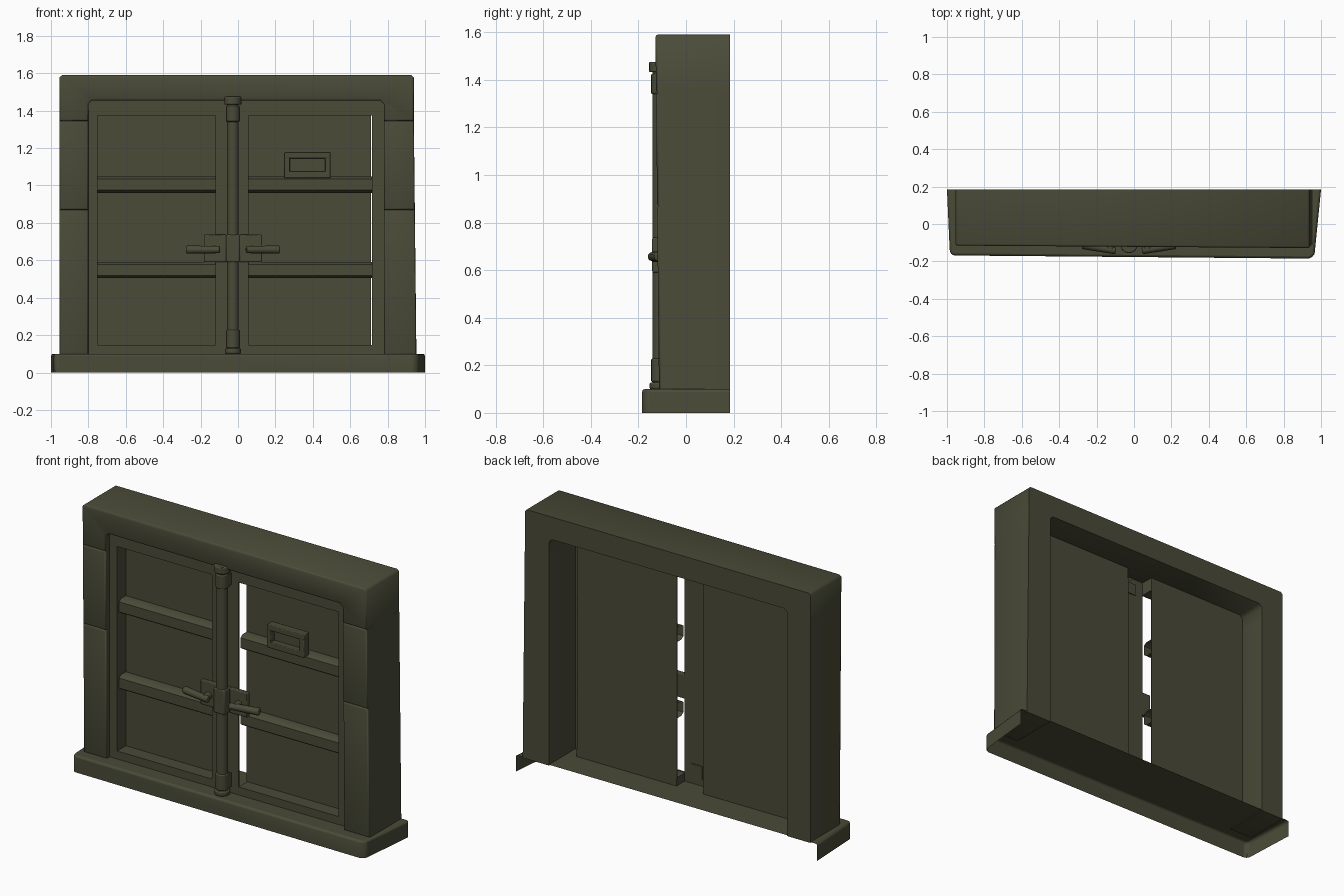
import bpy, bmesh, math
from mathutils import Vector

if "Cube" in bpy.data.objects:
    bpy.data.objects.remove(bpy.data.objects["Cube"])

olive = bpy.data.materials.new("dark olive")
olive.diffuse_color = (0.068, 0.070, 0.039, 1)
olive.use_nodes = True
olive.node_tree.nodes["Principled BSDF"].inputs["Base Color"].default_value = olive.diffuse_color


def finish(name, bm, bevel=0.0, segs=2, angle=40):
    bmesh.ops.recalc_face_normals(bm, faces=bm.faces)
    me = bpy.data.meshes.new(name)
    bm.to_mesh(me)
    bm.free()
    ob = bpy.data.objects.new(name, me)
    bpy.context.collection.objects.link(ob)
    me.materials.append(olive)
    if bevel:
        m = ob.modifiers.new("bevel", 'BEVEL')
        m.width, m.segments, m.limit_method = bevel, segs, 'ANGLE'
    bpy.ops.object.select_all(action='DESELECT')
    ob.select_set(True)
    bpy.context.view_layer.objects.active = ob
    bpy.ops.object.shade_smooth_by_angle(angle=math.radians(angle))
    return ob


def prism(pts, y0, y1):
    """Extrude an x-z outline along y."""
    bm = bmesh.new()
    f = bm.faces.new([bm.verts.new((x, y0, z)) for x, z in pts])
    r = bmesh.ops.extrude_face_region(bm, geom=[f])
    for v in r["geom"]:
        if isinstance(v, bmesh.types.BMVert):
            v.co.y = y1
    bm.faces.ensure_lookup_table()
    if not any(all(abs(v.co.y - y0) < 1e-6 for v in g.verts) for g in bm.faces):
        bm.faces.new([v for v in bm.verts if abs(v.co.y - y0) < 1e-6])
    return bm


def rect(x0, x1, z0, z1):
    return [(x0, z0), (x1, z0), (x1, z1), (x0, z1)]


def box(name, x0, x1, y0, y1, z0, z1, bevel=0.0):
    return finish(name, prism(rect(x0, x1, z0, z1), y0, y1), bevel)


def rod(name, a, b, r, r2=None, n=14, bevel=0.0):
    a, b = Vector(a), Vector(b)
    bm = bmesh.new()
    bmesh.ops.create_cone(bm, cap_ends=True, segments=n, radius1=r,
                          radius2=r2 or r, depth=(b - a).length)
    q = (b - a).to_track_quat('Z', 'Y')
    for v in bm.verts:
        v.co = q @ v.co + (a + b) / 2
    return finish(name, bm, bevel)


def masonry(name, pts):
    """Frame block whose front leans slightly forward towards the top."""
    bm = prism(pts, -0.1, 0.185)
    for v in bm.verts:
        if v.co.y < 0:
            v.co.y = -0.107 - 0.015 * (v.co.z - 0.1) / 1.49 - 0.007 * v.co.x
    # Round only the front rim; the back rim stays crisp
    edges = [e for e in bm.edges if all(v.co.y < 0 for v in e.verts)]
    bmesh.ops.bevel(bm, geom=edges, offset=.01, segments=2, affect='EDGES', profile=.5)
    return finish(name, bm, angle=60)


# Surround: lintel with corner blocks, two stacked jamb blocks each side
masonry("lintel", [(-.955, 1.345), (-.8, 1.345), (-.8, 1.435), (-.78, 1.455), (.76, 1.455),
                   (.78, 1.435), (.78, 1.345), (.94, 1.345), (.94, 1.578), (.928, 1.59),
                   (-.94, 1.59), (-.955, 1.578)])
for z0, z1 in ((0.095, 0.87), (0.87, 1.345)):
    masonry("left_jamb", rect(-.955, -.8, z0, z1))
    masonry("right_jamb", [(.78, z0), (.955 - z0 * .011, z0), (.955 - z1 * .011, z1), (.78, z1)])

# Base step: a shell open at the back and underneath
bm = bmesh.new()
outline = [(-1, .185), (-.985, -.15), (-.97, -.168), (.94, -.185), (.965, -.165), (1, .185)]
top = [bm.verts.new((x, y, .1)) for x, y in outline]
low = [bm.verts.new((x, y, 0)) for x, y in outline]
bm.faces.new(top)
for i in range(5):
    bm.faces.new((top[i], low[i], low[i + 1], top[i + 1]))
finish("base_step", bm, 0.012)

# Door leaves: stiles, rails and recessed panels
F, P = -0.074, 0.012
box("left_stile", -.8, -.75, F, P, .1, 1.455)
box("right_stile", .717, .78, F, F + .008, .1, 1.455)
box("centre_stile", -.12, .055, F, F + .008, .1, 1.455)
for x0, x1, side in ((-.76, -.12, "left"), (.055, .717, "right")):
    box(side + "_top_rail", x0, x1, F, P, 1.374, 1.455)
    box(side + "_bottom_rail", x0, x1, F, P, .1, .148)
box("left_panel", -.755, -.12, P - .004, P, .14, 1.39)
box("right_panel", .05, .712, P - .004, P, .14, 1.39)

# Horizontal bars with chamfered fronts
for x0, x1, side in ((-.75, -.12, "left"), (.055, .717, "right")):
    for z in (1.005, 0.548):
        bm = bmesh.new()
        prof = [(P, -.044), (-.035, -.044), (-.055, -.03), (-.055, .03), (-.035, .044), (P, .044)]
        a = [bm.verts.new((x0, y, z + d)) for y, d in prof]
        b = [bm.verts.new((x1, y, z + d)) for y, d in prof]
        for i in range(5):
            bm.faces.new((a[i], a[i + 1], b[i + 1], b[i]))
        finish(side + "_bar", bm)

# Letter slot: four-sided rim around a recessed plate
for n, r in (("slot_top", (.247, .495, 1.145, 1.178)), ("slot_bottom", (.247, .495, 1.04, 1.078)),
             ("slot_left", (.247, .277, 1.07, 1.15)), ("slot_right", (.465, .495, 1.07, 1.15))):
    box(n, r[0], r[1], -.083, -.03, r[2], r[3], .004)
box("slot_plate", .27, .47, -.05, -.04, 1.07, 1.15)

# Locking rod with collars
X, Y = -.027, -.11
rod("lock_rod", (X, Y, .1), (X, Y, 1.46), .031, n=16)
for n, z0, z1, r in (("top_cap", 1.432, 1.475, .046), ("top_sleeve", 1.34, 1.425, .037),
                     ("bottom_sleeve", .13, .228, .037), ("foot", .1, .128, .043)):
    rod(n, (X, Y, z0), (X, Y, z1), r, n=16, bevel=.006)
for n, z0, z1 in (("top_bracket", 1.35, 1.42), ("bottom_bracket", .14, .22)):
    box(n, X - .036, X + .036, -.12, -.06, z0, z1)

# Latch: plates, centre clasp and two handles swept back to the door
box("latch_clasp", -.065, .01, -.142, -.07, .59, .737, .006)
for s, side in ((-1, "left"), (1, "right")):
    xa, xb = X + s * .037, X + s * .155
    box(side + "_latch_plate", min(xa, xb), max(xa, xb), -.097, -.07, .59, .737, .005)
    rod(side + "_handle_pivot", (X + s * .1, -.08, .657), (X + s * .1, -.14, .657), .022)
    rod(side + "_handle", (X + s * .07, -.143, .657), (X + s * .249, -.112, .657),
        .019, .022, n=12, bevel=.006)
